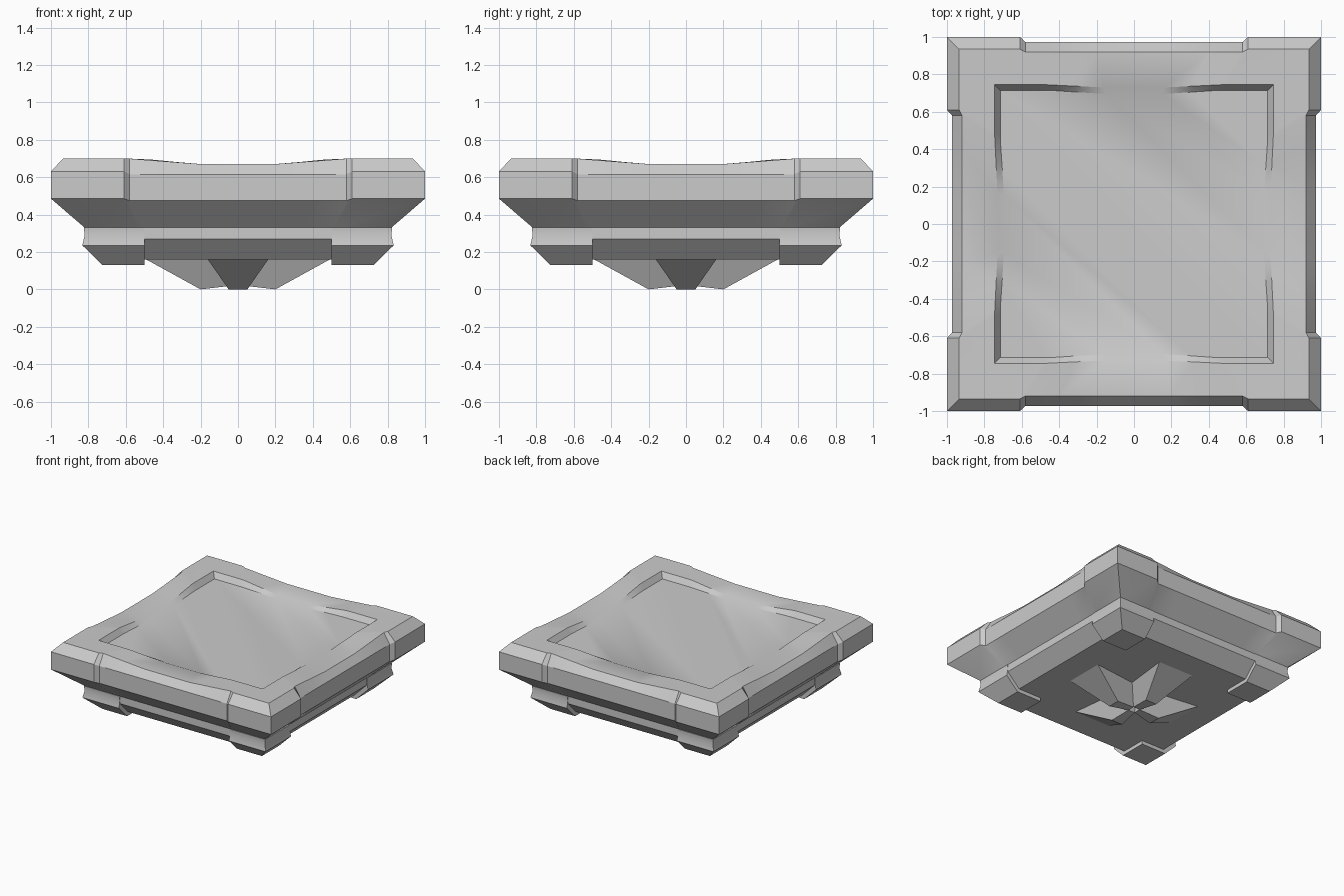
import bpy, bmesh, math
from mathutils import Matrix, Vector

if "Cube" in bpy.data.objects:
    bpy.data.objects.remove(bpy.data.objects["Cube"])


def finish(name, bm):
    bmesh.ops.recalc_face_normals(bm, faces=bm.faces)
    me = bpy.data.meshes.new(name)
    bm.to_mesh(me)
    bm.free()
    ob = bpy.data.objects.new(name, me)
    bpy.context.collection.objects.link(ob)
    bpy.ops.object.select_all(action='DESELECT')
    ob.select_set(True)
    bpy.context.view_layer.objects.active = ob
    bpy.ops.object.shade_smooth_by_angle(angle=math.radians(25))
    return ob


def square_loft(name, layers, stations):
    """Layers: (corner radius, mid radius, corner z, mid z, dips).
    Stations: (position along side, radius blend, height blend)."""
    bm = bmesh.new()
    rings = []
    for rc, rm, zc, zm, dips in layers:
        ring = []
        for k in range(4):
            rot = Matrix.Rotation(k * math.pi / 2, 3, 'Z')
            for s, w, d in stations:
                h = d if dips else w
                x = -rc if s == -1 else s * min(1, rc / 0.93)
                r = rc + (rm - rc) * (d if dips == 2 else w)
                ring.append(bm.verts.new(rot @ Vector((x, -r, zc + (zm - zc) * h))))
        rings.append(ring)
    n = len(rings[0])
    for a, b in zip(rings, rings[1:]):
        for i in range(n):
            bm.faces.new((a[i], a[(i + 1) % n], b[(i + 1) % n], b[i]))
    bm.faces.new(rings[0])
    bm.faces.new(rings[-1])
    return finish(name, bm)


def hexahedron(bm, low, high):
    a = [bm.verts.new(v) for v in low]
    b = [bm.verts.new(v) for v in high]
    bm.faces.new(a)
    bm.faces.new(b)
    for i in range(4):
        j = (i + 1) % 4
        bm.faces.new((a[i], a[j], b[j], b[i]))


# Cushion-like upper slab: thick corners, recessed sides, sunken panel
half = [(-0.61, 0, 0), (-0.58, 1, 0.03), (-0.4, 1, 0.5), (-0.2, 1, 1)]
stations = [(-1, 0, 0)] + half + [(-s, w, d) for s, w, d in reversed(half)]
square_loft("upper_slab", [
    (0.82, 0.82, 0.33, 0.33, 0),
    (1.0, 0.972, 0.485, 0.474, 0),
    (1.0, 0.972, 0.63, 0.615, 0),
    (0.935, 0.92, 0.70, 0.67, 1),
    (0.745, 0.73, 0.695, 0.665, 2),
    (0.715, 0.695, 0.65, 0.65, 2),
], stations)

# Stepped lower base
square_loft("lower_base", [
    (0.71, 0.71, 0.16, 0.16, 0),
    (0.82, 0.82, 0.27, 0.27, 0),
    (0.82, 0.82, 0.335, 0.335, 0),
], [(-1, 0, 0)])

# Four tapered corner feet
for i in range(4):
    bm = bmesh.new()

    def ring(r, z, i0=0.5):
        return [(i0, i0, z), (r, i0, z), (r, r, z), (i0, r, z)]
    rings = [[bm.verts.new(v) for v in ring(r, z)]
             for r, z in ((0.725, 0.13), (0.832, 0.235), (0.82, 0.29), (0.824, 0.33))]
    for a, b in zip(rings, rings[1:]):
        for k in range(4):
            j = (k + 1) % 4
            bm.faces.new((a[k], a[j], b[j], b[k]))
    bm.faces.new(rings[0])
    bm.faces.new(rings[-1])
    bm.transform(Matrix.Rotation(i * math.pi / 2, 4, 'Z'))
    finish("corner_foot", bm)

# Four tapering petals under the centre
for i in range(4):
    bm = bmesh.new()
    hexahedron(bm,
               [(0.03, -0.03, 0.02), (0.2, -0.05, 0.0), (0.2, 0.05, 0.0), (0.03, 0.03, 0.02)],
               [(0.1, -0.12, 0.165), (0.5, -0.165, 0.165), (0.5, 0.165, 0.165), (0.1, 0.12, 0.165)])
    bm.transform(Matrix.Rotation(i * math.pi / 2, 4, 'Z'))
    finish("underside_petal", bm)
